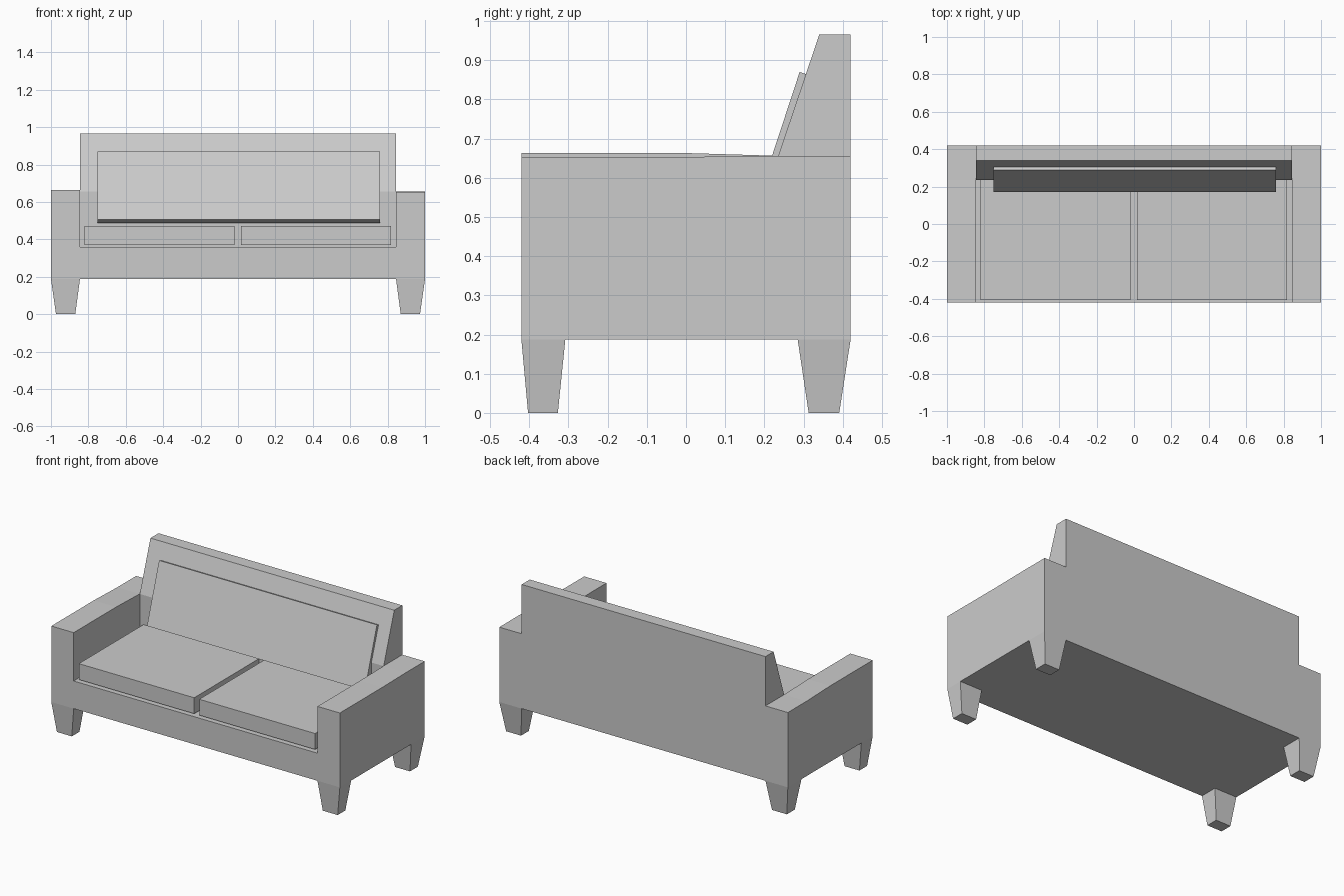
import bpy

if "Cube" in bpy.data.objects:
    bpy.data.objects.remove(bpy.data.objects["Cube"])


def make(name, verts, faces):
    mesh = bpy.data.meshes.new(name)
    mesh.from_pydata(verts, [], faces)
    mesh.update()
    obj = bpy.data.objects.new(name, mesh)
    bpy.context.collection.objects.link(obj)
    return obj


def prism(name, profile, x0, x1):
    """Extrude a counter-clockwise (y, z) profile from x0 to x1."""
    n = len(profile)
    verts = [(x, y, z) for x in (x0, x1) for y, z in profile]
    faces = [tuple(reversed(range(n))), tuple(range(n, 2 * n))]
    faces += [(i, (i + 1) % n, n + (i + 1) % n, n + i) for i in range(n)]
    return make(name, verts, faces)


def leg(name, foot, top):
    """Tapered leg between two (x0, x1, y0, y1) rectangles."""
    verts = []
    for (x0, x1, y0, y1), z in ((foot, 0), (top, FLOOR)):
        verts += [(x0, y0, z), (x1, y0, z), (x1, y1, z), (x0, y1, z)]
    faces = [(3, 2, 1, 0), (4, 5, 6, 7)]
    faces += [(i, (i + 1) % 4, 4 + (i + 1) % 4, 4 + i) for i in range(4)]
    return make(name, verts, faces)


FLOOR, INNER, HALF = 0.187, 0.845, 0.42

# Base and sloping backrest in one profile
frame = prism("sofa_frame", [(-HALF, FLOOR), (HALF, FLOOR), (HALF, 0.965),
                             (0.34, 0.965), (0.235, 0.655), (0.235, 0.36),
                             (-HALF, 0.36)], -INNER, INNER)

# Arms, with slightly uneven tops, and tapered legs
parts = []
for s, front_z in ((-1, 0.663), (1, 0.653)):
    xa, xb = sorted((s * INNER, s))
    mid_z = 0.663 if s < 0 else 0.653
    parts.append(prism("arm", [(-HALF, FLOOR), (HALF, FLOOR), (HALF, 0.656),
                               (0.235, 0.656), (0.0, mid_z),
                               (-HALF, front_z)], xa, xb))
    fa, fb = sorted((s * 0.87, s * 0.973))
    parts.append(leg("front_leg", (fa, fb, -0.403, -0.327),
                     (xa, xb, -HALF, -0.308)))
    parts.append(leg("rear_leg", (fa, fb, 0.313, 0.391),
                     (xa, xb, 0.285, HALF)))

# Fuse arms and legs into the frame
bpy.context.view_layer.objects.active = frame
for part in parts:
    mod = frame.modifiers.new("union", 'BOOLEAN')
    mod.operation, mod.solver, mod.object = 'UNION', 'EXACT', part
    bpy.ops.object.modifier_apply(modifier=mod.name)
    bpy.data.objects.remove(part)

# Seat cushions
seat = [(-0.405, 0.37), (0.235, 0.37), (0.235, 0.47), (-0.405, 0.47)]
prism("left_seat_cushion", seat, -0.82, -0.02)
prism("right_seat_cushion", seat, 0.015, 0.818)

# Leaning back cushion, set into the backrest
prism("back_cushion", [(0.17, 0.505), (0.222, 0.487), (0.342, 0.852),
                       (0.29, 0.87)], -0.75, 0.76)
